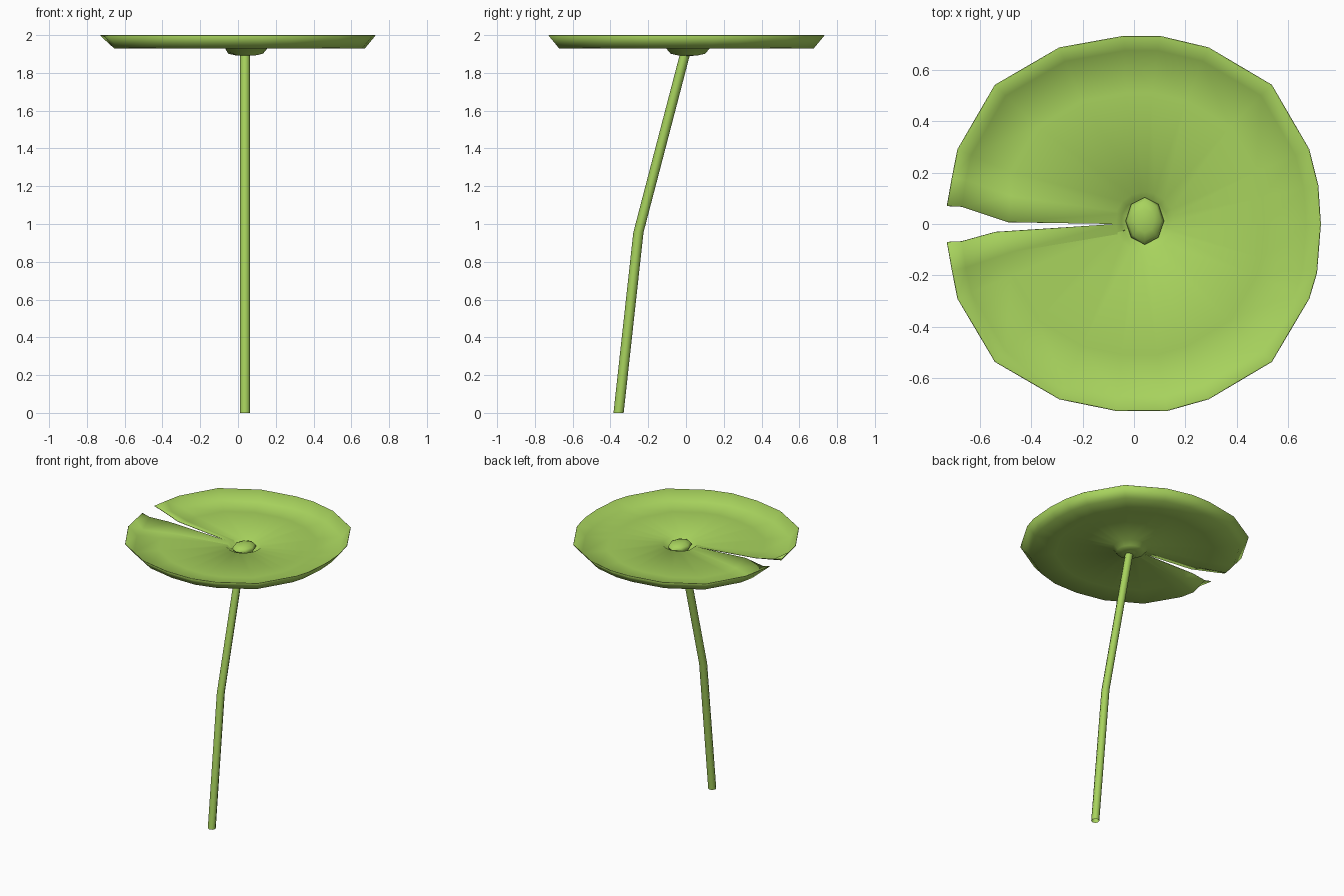
import bpy, bmesh, math
from mathutils import Vector

if "Cube" in bpy.data.objects:
    bpy.data.objects.remove(bpy.data.objects["Cube"])

green = bpy.data.materials.new("leaf green")
green.diffuse_color = (0.39, 0.65, 0.11, 1)
green.use_nodes = True
green.node_tree.nodes["Principled BSDF"].inputs["Base Color"].default_value = green.diffuse_color


def finish(bm, name, angle):
    me = bpy.data.meshes.new(name)
    bm.to_mesh(me)
    bm.free()
    ob = bpy.data.objects.new(name, me)
    bpy.context.collection.objects.link(ob)
    me.materials.append(green)
    bpy.ops.object.select_all(action='DESELECT')
    ob.select_set(True)
    bpy.context.view_layer.objects.active = ob
    bpy.ops.object.shade_smooth_by_angle(angle=math.radians(angle))
    return ob


# Leaf pad: shallow bowl with upturned rim, a slit with curled edges, a dip at the hub
hub = Vector((0.04, 0.01))
FLOOR = 1.934
outline = [(-0.685, 0.29), (-0.54, 0.54), (-0.29, 0.685), (-0.04, 0.73), (0.10, 0.73),
           (0.29, 0.685), (0.535, 0.54), (0.68, 0.29), (0.715, 0.15), (0.725, 0.0),
           (0.71, -0.19), (0.68, -0.29), (0.535, -0.535), (0.29, -0.68), (0.13, -0.725),
           (-0.07, -0.725), (-0.29, -0.68), (-0.54, -0.535), (-0.685, -0.29)]


def hub_rings(p):
    d = (Vector(p) - hub).normalized()
    return [(*(hub + d * r), z) for r, z in ((0.09, 1.905), (0.05, 1.896))]


def column(p):
    d = (Vector(p) - hub).normalized()
    return [(*p, 2.0), (p[0] * 0.925, p[1] * 0.925, FLOOR), (p[0] * 0.7, p[1] * 0.7, FLOOR),
            (*(hub + d * 0.115), FLOOR)] + hub_rings(p)


def slit_edge(side, mid):
    return [(-0.727, 0.07 * side, 2.0), (-0.67, 0.068 * side, 1.985), (*mid, 1.972),
            (-0.07, 0.0, 1.94)] + hub_rings((-0.07, 0.0))


def slit_foot(side):
    return [(-0.707, 0.18 * side, 2.0), (-0.655, 0.17 * side, FLOOR),
            (-0.48, 0.11 * side, FLOOR), (-0.065, 0.04 * side, FLOOR)] + hub_rings((-0.065, 0.04 * side))


cols = ([slit_edge(1, (-0.49, 0.008)), slit_foot(1)] + [column(p) for p in outline]
        + [slit_foot(-1), slit_edge(-1, (-0.54, -0.032))])
bm = bmesh.new()
grid = [[bm.verts.new(p) for p in c] for c in cols]
for a, b in zip(grid, grid[1:]):
    for j in range(len(a) - 1):
        bm.faces.new((a[j], a[j + 1], b[j + 1], b[j]))
bm.faces.new([c[-1] for c in reversed(grid[:-1])])
bmesh.ops.remove_doubles(bm, verts=bm.verts, dist=0.0005)
pad = finish(bm, "leaf_pad", 60)
solid = pad.modifiers.new("thickness", 'SOLIDIFY')
solid.thickness = 0.004
solid.offset = -1

# Knob in the middle of the leaf
bm = bmesh.new()
bmesh.ops.create_uvsphere(bm, u_segments=8, v_segments=6, radius=1)
for v in bm.verts:
    v.co = Vector((0.042 + v.co.x * 0.075, 0.012 + v.co.y * 0.092, 1.922 + v.co.z * 0.034))
finish(bm, "centre_knob", 60)

# Bent stem, open at the foot
path = [(0.037, -0.357, 0.0), (0.037, -0.252, 0.955), (0.037, 0.0, 1.92)]
SIDES, R = 8, 0.027
bm = bmesh.new()
rings = [[bm.verts.new((x + R * math.cos(k * math.tau / SIDES), y + R * math.sin(k * math.tau / SIDES), z))
          for k in range(SIDES)] for x, y, z in path]
for lo, hi in zip(rings, rings[1:]):
    for k in range(SIDES):
        n = (k + 1) % SIDES
        bm.faces.new((lo[k], lo[n], hi[n], hi[k]))
finish(bm, "stem", 60)
